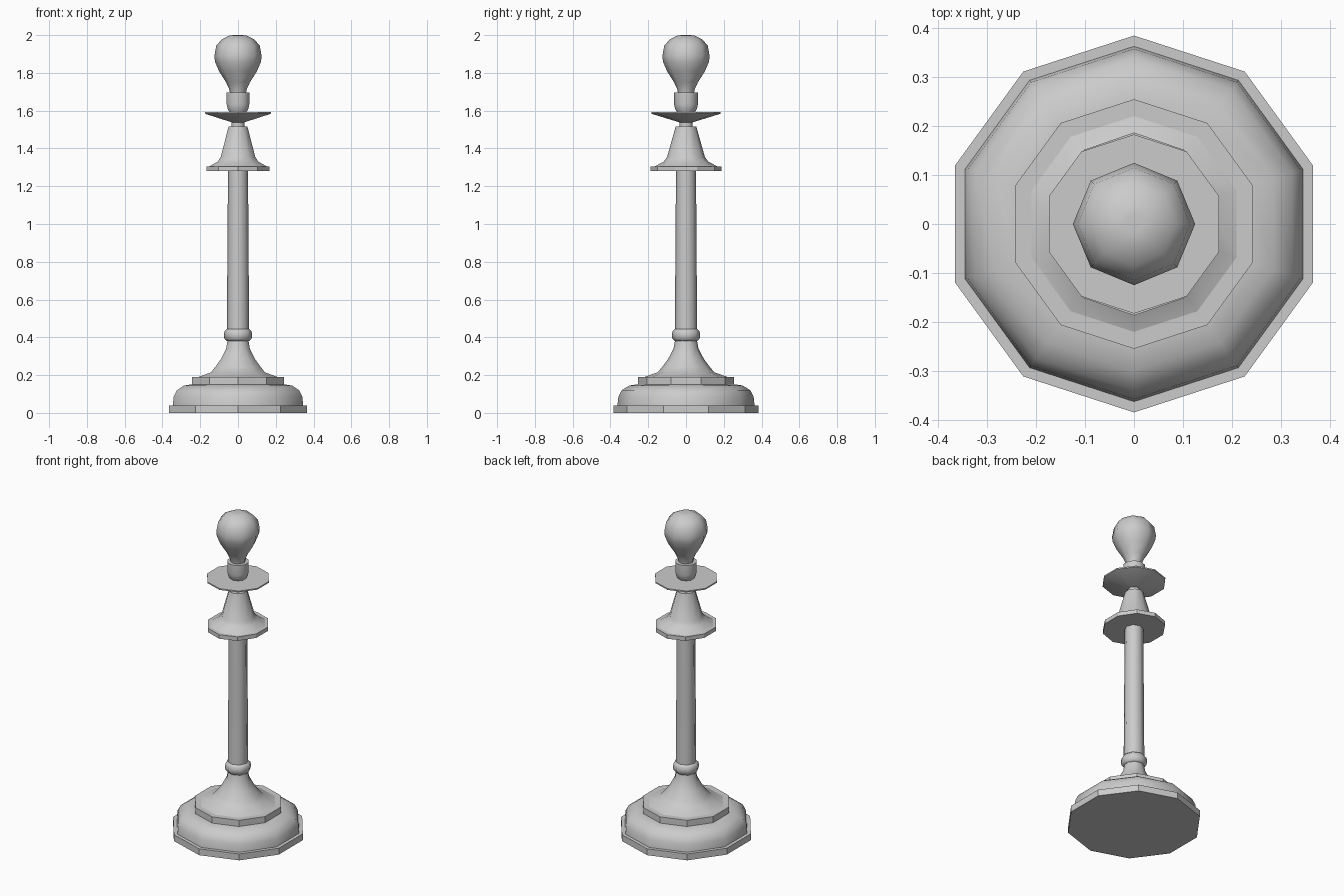
import bpy, bmesh, math

if "Cube" in bpy.data.objects:
    bpy.data.objects.remove(bpy.data.objects["Cube"])


def lathe(name, profile, sides, sx=1.0, angle=35):
    """Revolve (radius, z) points about z, with a corner on the +y axis."""
    bm = bmesh.new()
    rings = []
    for r, z in profile:
        ring = []
        for i in range(sides):
            a = math.pi / 2 + 2 * math.pi * i / sides
            ring.append(bm.verts.new((r * sx * math.cos(a), r * math.sin(a), z)))
        rings.append(ring)
    for low, high in zip(rings, rings[1:]):
        for i in range(sides):
            j = (i + 1) % sides
            bm.faces.new((low[i], low[j], high[j], high[i]))
    bm.faces.new(rings[0][::-1])
    bm.faces.new(rings[-1])
    bmesh.ops.recalc_face_normals(bm, faces=bm.faces)
    mesh = bpy.data.meshes.new(name)
    bm.to_mesh(mesh)
    bm.free()
    obj = bpy.data.objects.new(name, mesh)
    bpy.context.collection.objects.link(obj)
    bpy.ops.object.select_all(action='DESELECT')
    obj.select_set(True)
    bpy.context.view_layer.objects.active = obj
    bpy.ops.object.shade_smooth_by_angle(angle=math.radians(angle))
    return obj


# Stepped foot: plinth, rounded dome, upper tier
lathe("base_plinth", [(0.385, 0), (0.385, 0.04)], 10, angle=30)
lathe("base_dome", [(0.363, 0.04), (0.358, 0.085), (0.34, 0.12),
                    (0.30, 0.145), (0.25, 0.152)], 10, angle=45)
lathe("base_tier", [(0.255, 0.15), (0.255, 0.19)], 10, angle=30)

# Flared neck rising from the foot
lathe("base_neck", [(0.226, 0.188), (0.15, 0.215), (0.125, 0.245), (0.095, 0.285),
                    (0.066, 0.34), (0.058, 0.385)], 10, angle=45)

# Collar ring and tapered column
lathe("collar", [(0.06, 0.38), (0.072, 0.392), (0.075, 0.412),
                 (0.072, 0.432), (0.058, 0.445)], 8, angle=50)
lathe("column", [(0.059, 0.43), (0.053, 1.285)], 8, angle=50)

# Upper flange with its flared cone
lathe("flange", [(0.187, 1.28), (0.187, 1.305)], 10, sx=0.937, angle=30)
lathe("upper_cone", [(0.168, 1.304), (0.118, 1.33), (0.10, 1.355),
                     (0.055, 1.515)], 10, sx=0.96, angle=45)
lathe("stem", [(0.035, 1.51), (0.035, 1.60)], 10, angle=45)

# Drip tray
lathe("tray", [(0.034, 1.538), (0.178, 1.582), (0.183, 1.584), (0.183, 1.592)], 10, angle=30)

# Socket cup and bulb
lathe("socket", [(0.046, 1.59), (0.058, 1.61), (0.063, 1.635), (0.063, 1.695)], 10, angle=50)
lathe("bulb", [(0.042, 1.69), (0.047, 1.715), (0.063, 1.75), (0.101, 1.81),
               (0.122, 1.86), (0.125, 1.89), (0.115, 1.945), (0.085, 1.978),
               (0.045, 1.998), (0.02, 2.0)], 8, angle=60)
